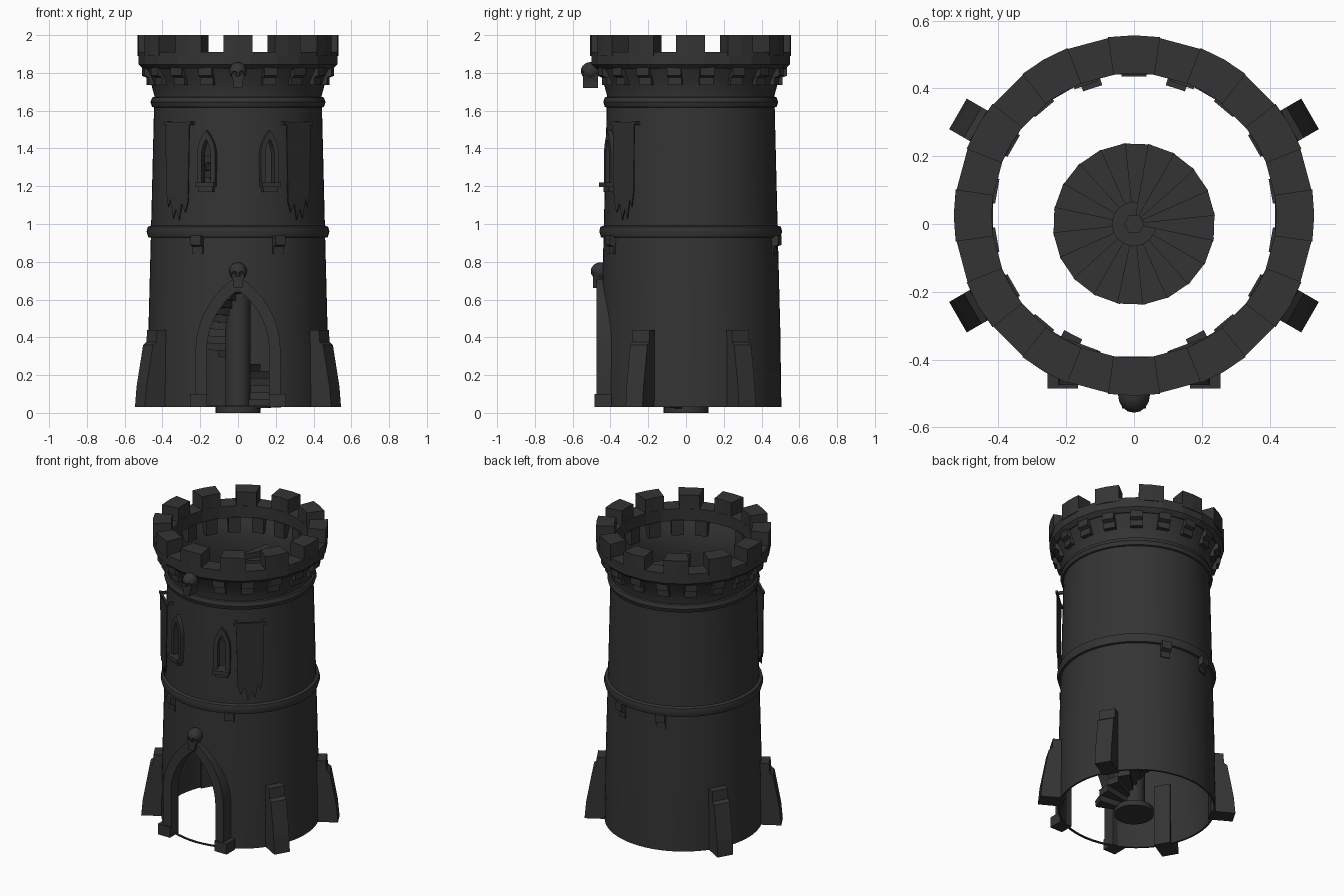
import bpy, bmesh, math
from mathutils import Matrix, Vector

if "Cube" in bpy.data.objects:
    bpy.data.objects.remove(bpy.data.objects["Cube"])

CY = 0.025                     # tower axis offset in y
stone = bpy.data.materials.new("dark_stone")
stone.diffuse_color = (0.034, 0.034, 0.034, 1)
stone.use_nodes = True
stone.node_tree.nodes["Principled BSDF"].inputs["Base Color"].default_value = stone.diffuse_color
cloth = bpy.data.materials.new("dark_cloth")
cloth.diffuse_color = (0.030, 0.030, 0.030, 1)
cloth.use_nodes = True
cloth.node_tree.nodes["Principled BSDF"].inputs["Base Color"].default_value = cloth.diffuse_color


def around(deg, cy=CY):
    """Local -y points outward; deg is measured from the front, towards +x."""
    return Matrix.Translation((0, cy, 0)) @ Matrix.Rotation(math.radians(deg), 4, 'Z')


def finish(name, bm, smooth=False, mat=stone, M=None):
    if M is not None:
        bm.transform(M)
    bmesh.ops.recalc_face_normals(bm, faces=bm.faces[:])
    me = bpy.data.meshes.new(name)
    bm.to_mesh(me)
    bm.free()
    me.materials.append(mat)
    ob = bpy.data.objects.new(name, me)
    bpy.context.collection.objects.link(ob)
    if smooth:
        activate(ob)
        bpy.ops.object.shade_smooth_by_angle(angle=math.radians(35))
    return ob


def activate(ob):
    bpy.ops.object.select_all(action='DESELECT')
    ob.select_set(True)
    bpy.context.view_layer.objects.active = ob


def carve(ob, cutter):
    m = ob.modifiers.new("cut", 'BOOLEAN')
    m.operation, m.solver, m.object = 'DIFFERENCE', 'EXACT', cutter
    activate(ob)
    bpy.ops.object.modifier_apply(modifier=m.name)
    bpy.data.objects.remove(cutter)


def lathe(name, profile, n=48, a0=0.0, a1=360.0, smooth=True, cy=CY):
    """Revolve a closed (r, z) profile, fully or over an arc with end caps."""
    bm = bmesh.new()
    full = a1 - a0 >= 360
    rings = []
    for i in range(n if full else n + 1):
        a = math.radians(a0 + (a1 - a0) * i / n)
        rings.append([bm.verts.new((r * math.cos(a), cy + r * math.sin(a), z)) for r, z in profile])
    for i in range(n):
        p, q = rings[i], rings[(i + 1) % len(rings)]
        for j in range(len(profile)):
            k = (j + 1) % len(profile)
            bm.faces.new((p[j], q[j], q[k], p[k]))
    if not full:
        bm.faces.new(rings[0])
        bm.faces.new(rings[-1])
    return finish(name, bm, smooth)


def prism(name, pts, lo, hi, axis, M, mat=stone):
    """Extrude a 2D outline: axis 'y' takes (x, z), axis 'x' takes (out, z)."""
    bm = bmesh.new()
    def put(p, t):
        return bm.verts.new((p[0], t, p[1]) if axis == 'y' else (t, -p[0], p[1]))
    a, b = [put(p, lo) for p in pts], [put(p, hi) for p in pts]
    bm.faces.new(a)
    bm.faces.new(b)
    for i in range(len(pts)):
        j = (i + 1) % len(pts)
        bm.faces.new((a[i], a[j], b[j], b[i]))
    return finish(name, bm, False, mat, M)


def arch(w, spring, apex, z0, n=8):
    """Pointed arch outline, right foot to left foot."""
    h = apex - spring
    R = (w * w + h * h) / (2 * w)
    top = math.asin(min(1, h / R))
    if h > w:
        top = math.atan2(h, R - w)
    half = [(w, z0)] + [(w - R + R * math.cos(top * i / n), spring + R * math.sin(top * i / n)) for i in range(n)]
    return half + [(0, apex)] + [(-x, z) for x, z in reversed(half)]


def arch_frame(name, outer, inner, y0, y1, M):
    bm = bmesh.new()
    loops = [[bm.verts.new((x, y, z)) for x, z in o] for o, y in
             ((outer, y0), (inner, y0), (inner, y1), (outer, y1))]
    for i in range(len(outer) - 1):
        for k in range(4):
            p, q = loops[k], loops[(k + 1) % 4]
            bm.faces.new((p[i], p[i + 1], q[i + 1], q[i]))
    for i in (0, -1):
        bm.faces.new([l[i] for l in loops])
    return finish(name, bm, True, stone, M)


def rect(a, b, c, d):
    return [(a, c), (b, c), (b, d), (a, d)]


# Thin tapered wall, open at both ends, flaring under the parapet
outer = [(.48, .03), (.474, .45), (.461, .95), (.445, 1.6), (.443, 1.68), (.465, 1.76), (.50, 1.83)]
wall = lathe("wall", outer + [(r - .012, z) for r, z in reversed(outer)], 64)
carve(wall, prism("door_cutter", arch(.17, .33, .65, .038), -.7, -.25, 'y', around(0)))

# Rounded string courses
lathe("middle_band", [(.45, .925), (.475, .93), (.484, .96), (.478, .985), (.45, .995)])
lathe("upper_band", [(.435, 1.615), (.455, 1.62), (.463, 1.645), (.455, 1.67), (.435, 1.675)])

# Parapet ring and merlons
lathe("parapet", [(.42, 1.83), (.505, 1.82), (.53, 1.845), (.53, 1.91), (.42, 1.91)], 24, 7.5, 367.5, False)
for i in range(12):
    lathe("merlon", [(.42, 1.89), (.532, 1.89), (.532, 2.0), (.42, 2.0)], 2, i * 30 - 8.3, i * 30 + 8.3, False)

# Stepped corbels under the parapet and under the middle band
def corbel(deg, r, top, w):
    pts = [(r - .05, top), (r + .05, top), (r + .05, top - .05), (r + .025, top - .06),
           (r + .025, top - .1), (r - .05, top - .1)]
    prism("corbel", pts, -w, w, 'x', around(deg))

for i in range(1, 18):
    corbel(i * 20, .46, 1.835, .037)
for d in (-27, 27, 162, 198):
    corbel(d, .445, .94, .03)

# Four sloping buttresses
side = [(.45, .03), (.60, .03), (.59, .14), (.55, .36), (.53, .375), (.525, .44), (.45, .44)]
for d in (60, 120, 240, 300):
    prism("buttress", side, -.052, .052, 'x', around(d))

# Door surround with plinths
arch_frame("door_frame", arch(.225, .33, .725, .03), arch(.165, .33, .65, .03), -.50, -.42, around(0))
for s in (-1, 1):
    prism("door_plinth", rect(s * .165, s * .255, .03, .10), -.51, -.42, 'y', around(0))

# Windows and banners, mirrored left and right
for s in (-1, 1):
    M = around(s * 21)
    carve(wall, prism("window_cutter", arch(.026, 1.36, 1.45, 1.21), -.55, -.35, 'y', M))
    arch_frame("window_frame", arch(.052, 1.36, 1.495, 1.2), arch(.026, 1.36, 1.45, 1.2), -.472, -.42, M)
    prism("window_sill", rect(-.052, .052, 1.195, 1.22), -.50, -.41, 'y', M)
    prism("sill_bracket", rect(-.04, .04, 1.17, 1.195), -.48, -.43, 'y', M)
    B = around(s * 42)
    edge = [(-.085, 1.53), (.085, 1.53), (.08, 1.17), (.065, 1.09), (.05, 1.13), (.03, 1.03),
            (.01, 1.08), (-.012, 1.02), (-.03, 1.11), (-.055, 1.06), (-.075, 1.12)]
    prism("banner", [(x * s, z) for x, z in edge], -.480, -.474, 'y', B, cloth)
    prism("banner_rod", rect(-.10, .10, 1.527, 1.541), -.484, -.470, 'y', B)
    for x in (-.08, .08):
        prism("rod_bracket", rect(x - .006, x + .006, 1.525, 1.543), -.484, -.42, 'y', B)

# Carved skull ornaments
def skull(z, y):
    def ball(name, parts):
        bm = bmesh.new()
        for c, r in parts:
            bmesh.ops.create_uvsphere(bm, u_segments=16, v_segments=10, radius=1,
                matrix=Matrix.Translation(Vector((0, y, z)) + Vector(c)) @ Matrix.Diagonal((*r, 1)))
        return finish(name, bm, True)
    head = ball("skull_cranium", [((0, 0, .025), (.047, .052, .047))])
    carve(head, ball("socket_cutter", [((s * .019, -.048, .012), (.012, .02, .012)) for s in (-1, 1)]))
    prism("skull_jaw", [(-.036, .01), (.036, .01), (.025, -.03), (.022, -.065), (-.022, -.065), (-.025, -.03)],
          -.040, .04, 'y', Matrix.Translation((0, y, z)))

skull(1.785, -.505)
skull(.725, -.452)

# Spiral stair: base disc, newel post and wedge steps climbing counter-clockwise
lathe("stair_base", [(.001, 0), (.12, 0), (.12, .035), (.001, .035)], 24, cy=0)
lathe("newel_post", [(.001, .03), (.066, .03), (.066, 1.6), (.001, 1.6)], 16, cy=0)
lathe("newel_top", [(.001, 1.5), (.03, 1.5), (.03, 1.8), (.001, 1.8)], 6, cy=0, smooth=False)
for i in range(46):
    z = .07 + i * .038
    lathe("stair_step", [(.028, z - .05), (.235, z - .04), (.24, z), (.028, z)], 1,
          i * 18 - 30, i * 18 - 10, False, 0)
